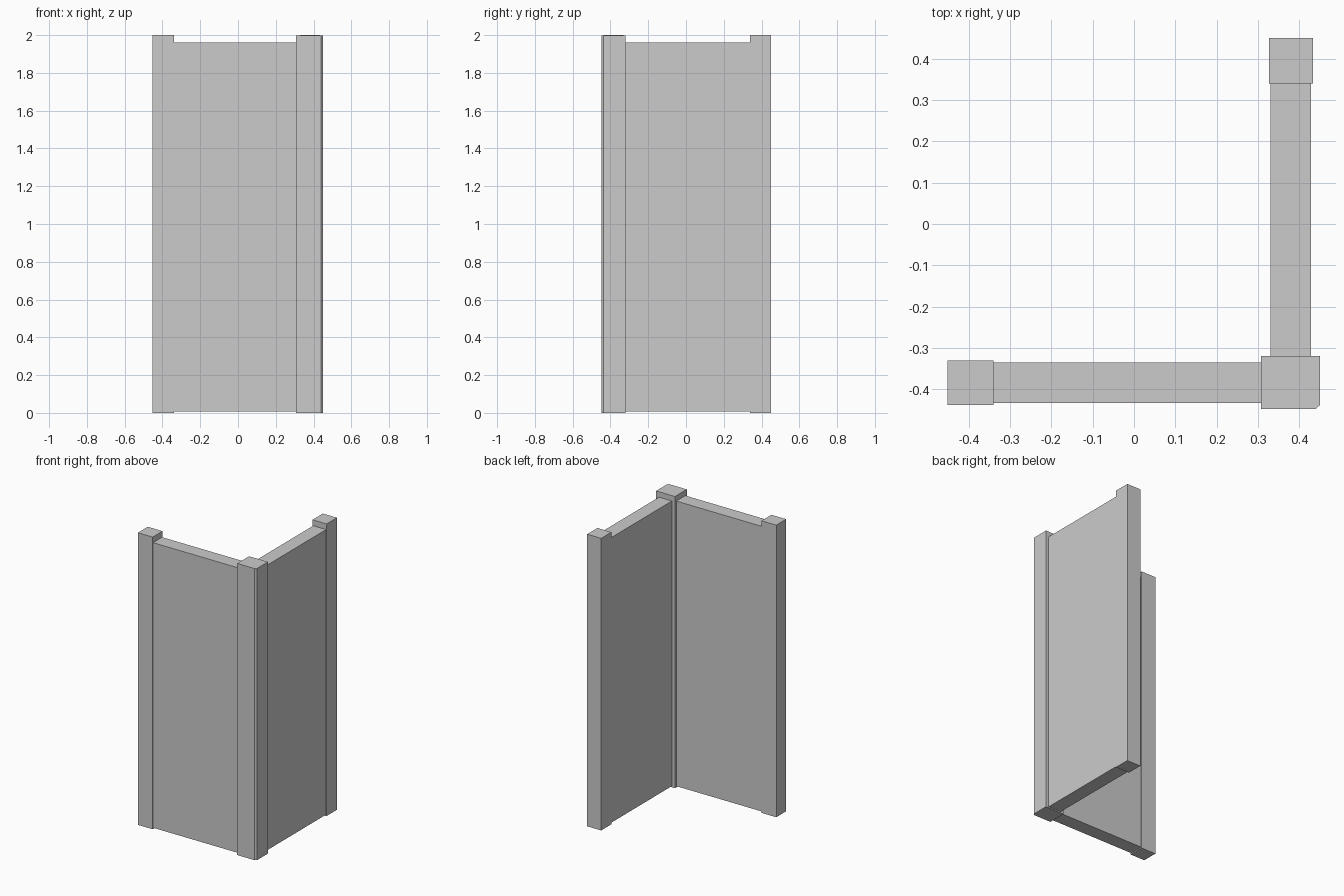
import bpy
import bmesh

cube = bpy.data.objects.get("Cube")
if cube:
    bpy.data.objects.remove(cube, do_unlink=True)

grey = bpy.data.materials.new("plain_grey")
grey.use_nodes = True
colour = (0.6, 0.6, 0.6, 1)
grey.diffuse_color = colour
grey.node_tree.nodes["Principled BSDF"].inputs["Base Color"].default_value = colour


def prism(name, outline, bottom, top):
    """Extrude a plan outline, listed anticlockwise, into a flat-faced solid."""
    bm = bmesh.new()
    base = bm.faces.new([bm.verts.new((x, y, bottom)) for x, y in outline])
    up = bmesh.ops.extrude_face_region(bm, geom=[base], use_keep_orig=True)["geom"]
    for v in up:
        if isinstance(v, bmesh.types.BMVert):
            v.co.z = top
    bmesh.ops.recalc_face_normals(bm, faces=bm.faces)
    mesh = bpy.data.meshes.new(name)
    bm.to_mesh(mesh)
    bm.free()
    mesh.materials.append(grey)
    obj = bpy.data.objects.new(name, mesh)
    bpy.context.collection.objects.link(obj)
    return obj


def box(name, x0, x1, y0, y1, z0, z1):
    return prism(name, [(x0, y0), (x1, y0), (x1, y1), (x0, y1)], z0, z1)


# End posts
box("right_end_post", -0.452, -0.34, -0.438, -0.331, 0, 2)
box("back_end_post", 0.327, 0.433, 0.34, 0.451, 0, 2)

# Corner post with a chamfered outer edge
prism("corner_post", [(0.308, -0.448), (0.44, -0.448), (0.451, -0.438),
                      (0.451, -0.32), (0.308, -0.32)], 0, 1.997)

# Wall panels, set slightly in from the posts and meeting their faces
box("front_panel", -0.34, 0.308, -0.433, -0.335, 0.008, 1.96)
box("side_panel", 0.331, 0.429, -0.32, 0.34, 0.008, 1.96)
